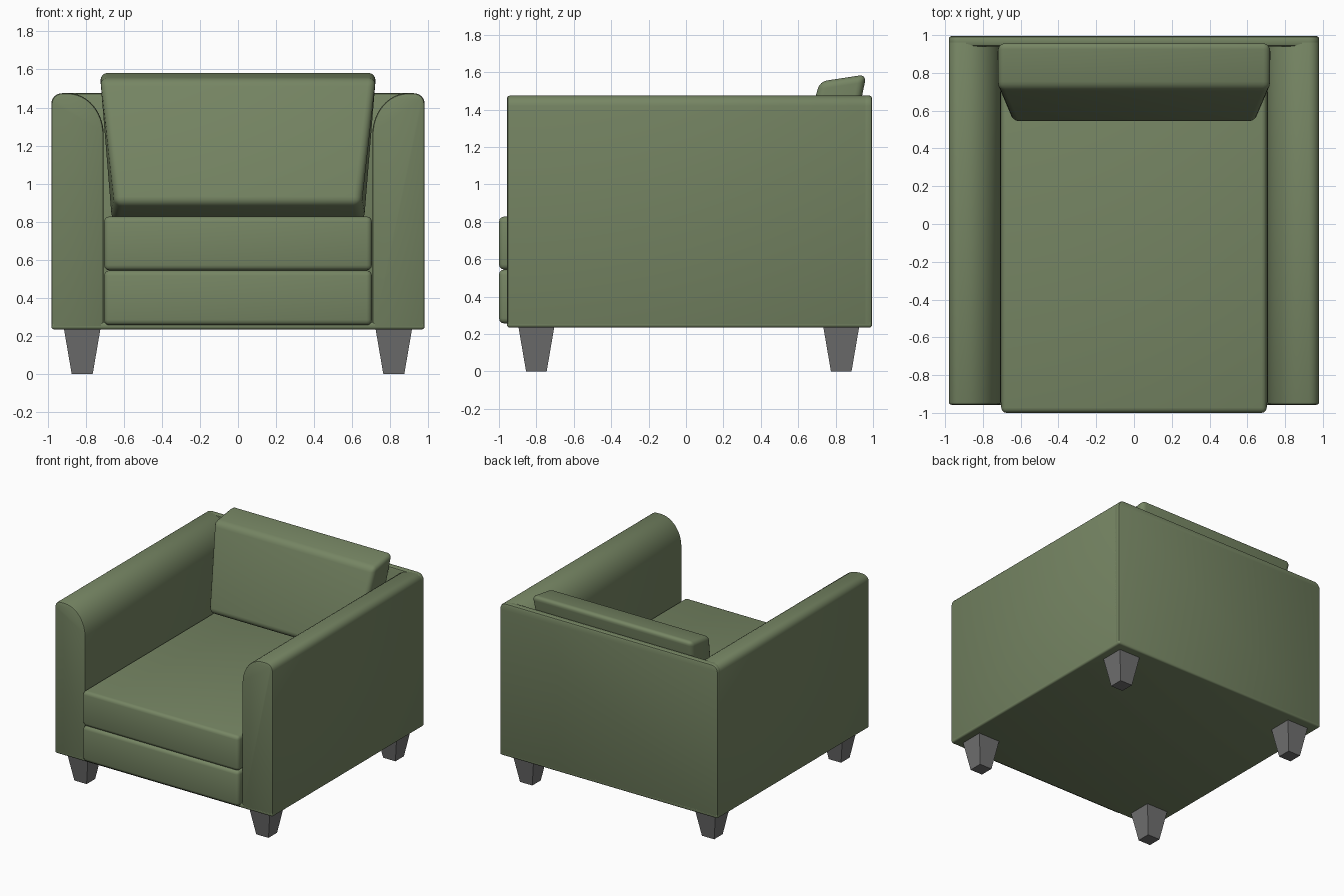
import bpy, bmesh, math

if "Cube" in bpy.data.objects:
    bpy.data.objects.remove(bpy.data.objects["Cube"])


def material(name, rgb):
    m = bpy.data.materials.new(name)
    m.diffuse_color = (*rgb, 1)
    m.use_nodes = True
    m.node_tree.nodes["Principled BSDF"].inputs["Base Color"].default_value = m.diffuse_color
    return m


FABRIC = material("green fabric", (0.18, 0.235, 0.125))
LEG = material("grey leg", (0.165, 0.165, 0.165))


def finish(bm, name, mat, bevel=0, segments=3):
    """Bevel the sharp edges, shade smooth by angle and link the part."""
    bmesh.ops.recalc_face_normals(bm, faces=bm.faces)
    if bevel:
        sharp = [e for e in bm.edges if e.calc_face_angle(0) > 0.6]
        bmesh.ops.bevel(bm, geom=sharp, offset=bevel, segments=segments,
                        profile=0.5, affect='EDGES', clamp_overlap=True)
    me = bpy.data.meshes.new(name)
    bm.to_mesh(me)
    bm.free()
    me.materials.append(mat)
    me.shade_smooth()
    me.set_sharp_from_angle(angle=math.radians(35))
    ob = bpy.data.objects.new(name, me)
    bpy.context.collection.objects.link(ob)
    return ob


def loft(name, lower, upper, mat, bevel=0, segments=3):
    """Solid between two matching closed loops of points."""
    bm = bmesh.new()
    a = [bm.verts.new(p) for p in lower]
    b = [bm.verts.new(p) for p in upper]
    n = len(a)
    bm.faces.new(a)
    bm.faces.new(b)
    for i in range(n):
        j = (i + 1) % n
        bm.faces.new((a[i], a[j], b[j], b[i]))
    return finish(bm, name, mat, bevel, segments)


def rect(x0, x1, y0, y1, z):
    return [(x0, y0, z), (x1, y0, z), (x1, y1, z), (x0, y1, z)]


def box(name, x0, x1, y0, y1, z0, z1, bevel):
    return loft(name, rect(x0, x1, y0, y1, z0), rect(x0, x1, y0, y1, z1), FABRIC, bevel)


def arc(cx, cz, rx, rz, a0, a1, n):
    return [(cx + rx * math.cos(math.radians(a0 + (a1 - a0) * i / n)),
             cz + rz * math.sin(math.radians(a0 + (a1 - a0) * i / n)))
            for i in range(n + 1)]


def prism(name, profile, y0, y1, bevel):
    return loft(name, [(x, y0, z) for x, z in profile],
                [(x, y1, z) for x, z in profile], FABRIC, bevel, 2)


BOTTOM, TOP, W = 0.24, 1.475, 0.98
outer = arc(W - 0.055, TOP - 0.055, 0.055, 0.055, 0, 90, 6)

# arms: small outer rounding, large inner rounding
arm = [(W, BOTTOM)] + outer + arc(0.89, TOP - 0.22, 0.185, 0.22, 90, 180, 12) + [(0.705, BOTTOM)]
for side, s in (("right", 1), ("left", -1)):
    prism(side + "_arm", [(s * x, z) for x, z in arm], -0.957, 0.975, 0.014)

# thin back panel with the same outer rounding
back = [(W, BOTTOM)] + outer + [(-x, z) for x, z in reversed(outer)] + [(-W, BOTTOM)]
prism("back_panel", back, 0.94, 0.995, 0.014)

# underside slab, seat base and seat cushion
box("bottom_slab", -W, W, -0.957, 0.995, 0.235, 0.275, 0.014)
box("seat_base", -0.703, 0.703, -1.0, 0.95, 0.257, 0.545, 0.028)
box("seat_cushion", -0.703, 0.703, -1.0, 0.95, 0.545, 0.828, 0.028)

# leaning back cushion, tapered towards the seat
low = [(-0.645, 0.535, 0.895), (0.645, 0.535, 0.895), (0.665, 0.80, 0.79), (-0.665, 0.80, 0.79)]
high = [(-0.725, 0.715, 1.55), (0.725, 0.715, 1.55), (0.725, 0.965, 1.588), (-0.725, 0.965, 1.588)]
loft("back_cushion", low, high, FABRIC, 0.04, 4)

# tapered square legs
for end, cy in (("front", -0.8), ("rear", 0.83)):
    for side, cx in (("right", 0.818), ("left", -0.818)):
        foot, top = 0.055, 0.097
        loft(end + "_" + side + "_leg",
             rect(cx - foot, cx + foot, cy - foot, cy + foot, 0),
             rect(cx - top, cx + top, cy - top, cy + top, 0.245), LEG)
